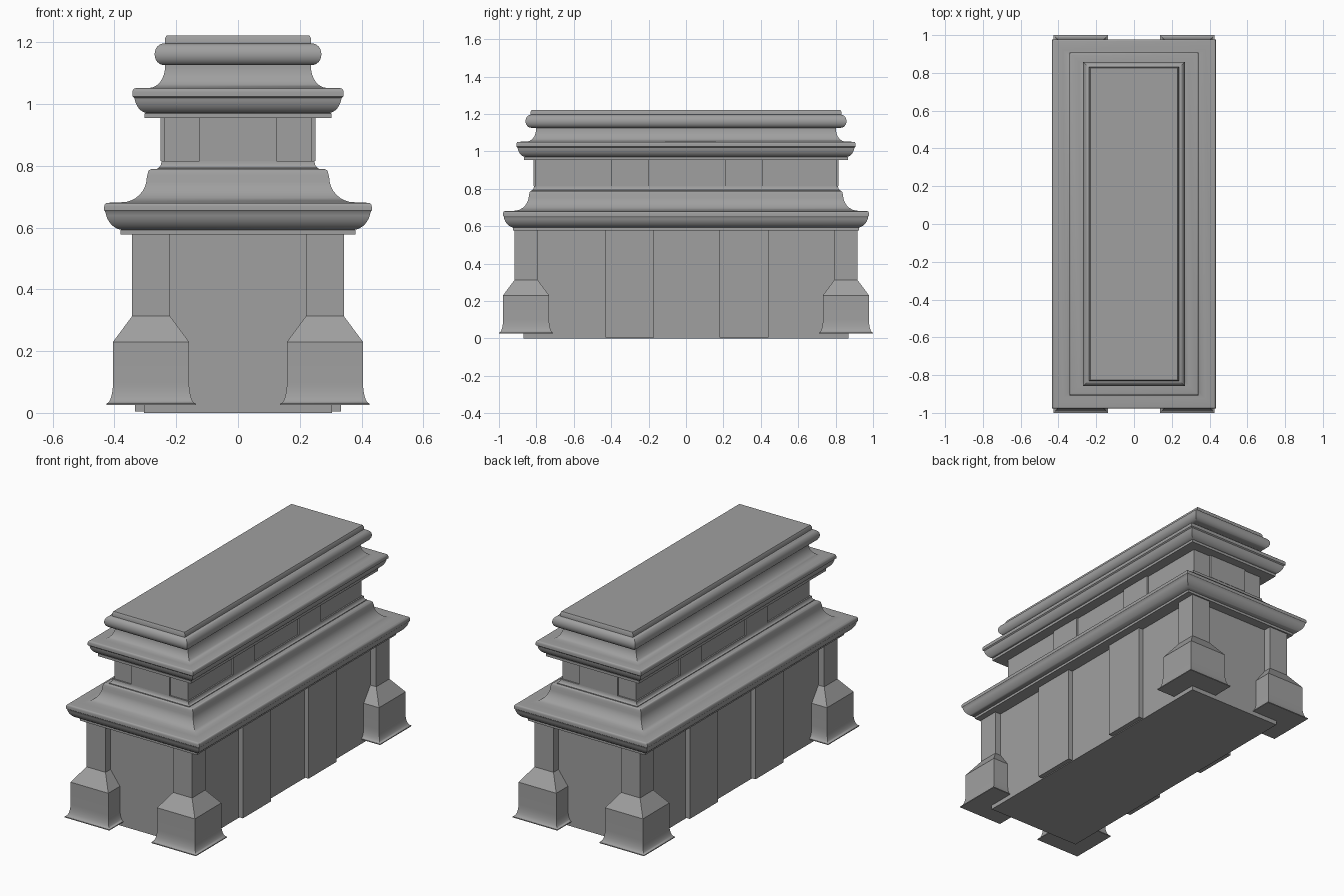
import bpy, bmesh
from math import sin, cos, radians
from mathutils import Vector

old = bpy.data.objects.get("Cube")
if old:
    bpy.data.objects.remove(old, do_unlink=True)

# Single stone colour
stone = bpy.data.materials.new("grey_stone")
stone.use_nodes = True
colour = (0.35, 0.35, 0.35, 1)
stone.diffuse_color = colour
bsdf = stone.node_tree.nodes["Principled BSDF"]
bsdf.inputs["Base Color"].default_value = colour
bsdf.inputs["Roughness"].default_value = 0.8


def arc(cx, cz, rx, rz, start, end, steps=8):
    """Elliptical arc as (half width, height) points, angles in degrees."""
    angles = [radians(start + (end - start) * i / steps) for i in range(steps + 1)]
    return [(cx + rx * cos(a), cz + rz * sin(a)) for a in angles]


def sweep(name, profile, extra=0.0, centre=(0, 0)):
    """Rectangular moulding: half width comes from the profile, half length adds extra."""
    bm = bmesh.new()
    rings = []
    for w, z in profile:
        rings.append([bm.verts.new((centre[0] + sx * w, centre[1] + sy * (w + extra), z))
                      for sx, sy in ((-1, -1), (1, -1), (1, 1), (-1, 1))])
    for low, high in zip(rings, rings[1:]):
        for i in range(4):
            j = (i + 1) % 4
            bm.faces.new((low[i], low[j], high[j], high[i]))
    bm.faces.new(rings[0][::-1])
    bm.faces.new(rings[-1])
    mesh = bpy.data.meshes.new(name)
    bm.to_mesh(mesh)
    bm.free()
    obj = bpy.data.objects.new(name, mesh)
    bpy.context.collection.objects.link(obj)
    mesh.materials.append(stone)
    bpy.ops.object.select_all(action='DESELECT')
    obj.select_set(True)
    bpy.context.view_layer.objects.active = obj
    bpy.ops.object.shade_smooth_by_angle(angle=radians(35))
    return obj


def box(name, low, high):
    low, high = Vector(low), Vector(high)
    half = (high - low) / 2
    mid = (high + low) / 2
    return sweep(name, [(half.x, low.z), (half.x, high.z)], half.y - half.x, (mid.x, mid.y))


# Main blocks
box("lower_body", (-0.305, -0.87, 0), (0.305, 0.87, 0.6))
box("upper_body", (-0.24, -0.805, 0.78), (0.24, 0.805, 0.97))

# Lower cornice: fillet, ovolo, rounded lip, deep cove and shoulder
sweep("lower_cornice",
      [(0.38, 0.578), (0.38, 0.592)]
      + arc(0.37, 0.662, 0.06, 0.07, -85, -10)
      + [(0.433, 0.655)] + arc(0.423, 0.668, 0.01, 0.012, 0, 90, 4)
      + [(0.375, 0.682)]
      + arc(0.375, 0.765, 0.08, 0.083, 270, 180)
      + arc(0.28, 0.775, 0.012, 0.014, 0, 90, 4),
      0.545)

# Small cove at the foot of the upper body
sweep("upper_body_foot",
      [(0.26, 0.78), (0.26, 0.79)] + arc(0.26, 0.815, 0.012, 0.022, 270, 180, 5),
      0.565)

# Upper cornice
sweep("upper_cornice",
      [(0.302, 0.955), (0.302, 0.97)]
      + arc(0.29, 1.03, 0.046, 0.06, -80, -10)
      + [(0.342, 1.025)] + arc(0.332, 1.038, 0.01, 0.013, 0, 90, 4)
      + [(0.288, 1.052)]
      + arc(0.288, 1.122, 0.052, 0.07, 270, 180)
      + [(0.236, 1.13)],
      0.565)

# Rounded band and lid on top
sweep("top_band", [(0.24, 1.126)] + arc(0.24, 1.161, 0.03, 0.035, -90, 90, 12), 0.588)
sweep("top_lid", [(0.237, 1.19), (0.237, 1.21), (0.231, 1.222)], 0.595)

# Raised wall panels on both long sides
for side, sx in (("left", 1), ("right", -1)):
    for place, y in (("front", -0.3), ("back", 0.31)):
        x = sorted((sx * 0.2, sx * 0.333))
        box(f"lower_panel_{side}_{place}", (x[0], y - 0.13, 0.005), (x[1], y + 0.13, 0.585))
        x = sorted((sx * 0.2, sx * 0.251))
        box(f"upper_panel_{side}_{place}", (x[0], y - 0.1, 0.815), (x[1], y + 0.1, 0.96))

# Raised panels on the short ends
for place, sy in (("front", -1), ("back", 1)):
    y = sorted((sy * 0.75, sy * 0.815))
    box(f"upper_panel_{place}", (-0.125, y[0], 0.815), (0.125, y[1], 0.96))

# Corner posts with flared pedestals
post_profile = ([(0.145, 0.025)] + arc(0.145, 0.1, 0.022, 0.07, 270, 180, 6)
                + [(0.123, 0.23), (0.0615, 0.313), (0.0615, 0.59)])
for side, sx in (("left", 1), ("right", -1)):
    for place, sy in (("front", -1), ("back", 1)):
        sweep(f"corner_post_{side}_{place}", post_profile, 0, (sx * 0.2815, sy * 0.855))
